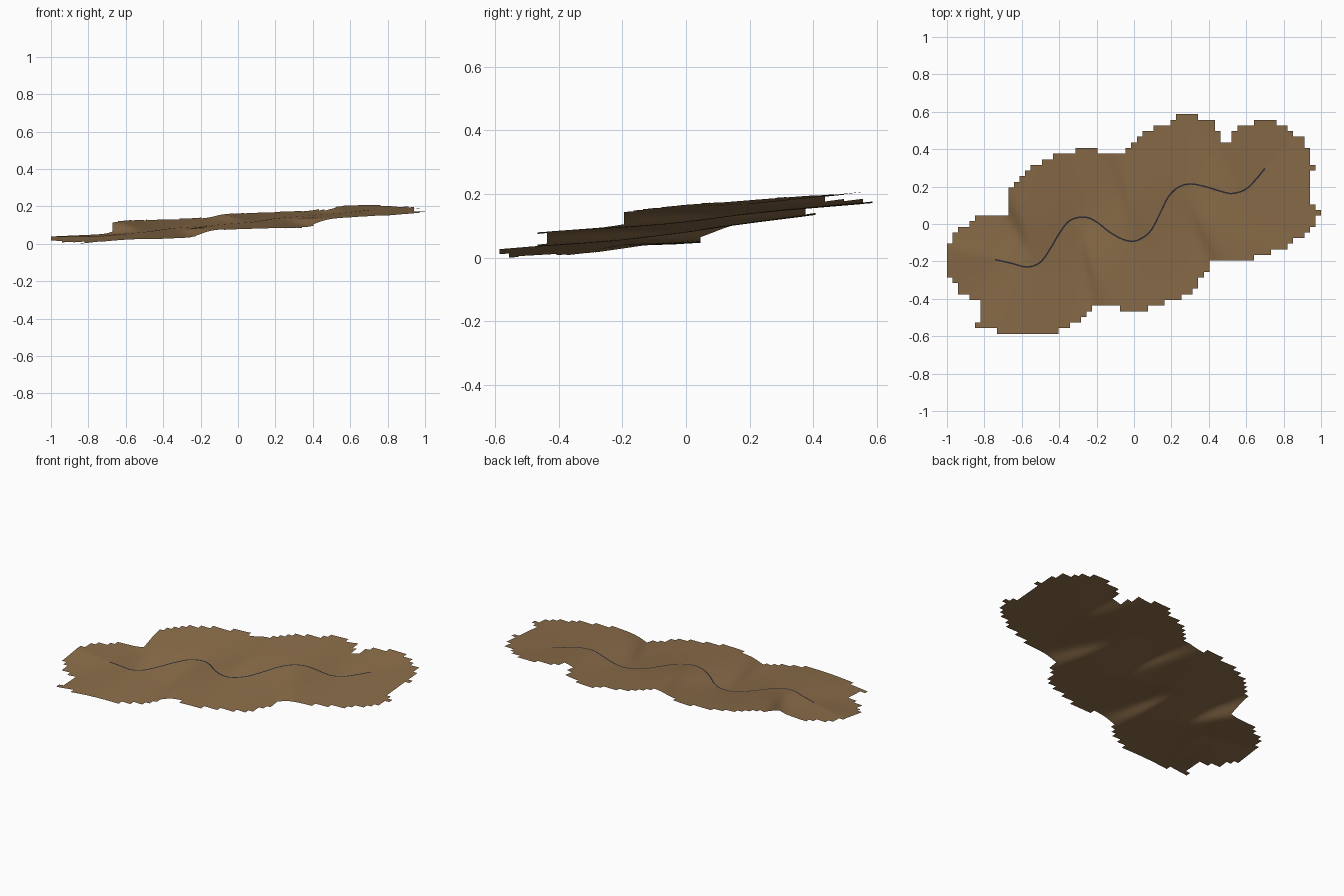
import bpy, bmesh, math
from mathutils import Vector

if "Cube" in bpy.data.objects:
    bpy.data.objects.remove(bpy.data.objects["Cube"])

# Winding centre line, seen from above
PATH = [(-.743, -.19), (-.652, -.211), (-.572, -.23), (-.503, -.206), (-.45, -.136), (-.396, -.045),
        (-.342, .019), (-.267, .037), (-.203, .013), (-.128, -.045), (-.048, -.086), (.016, -.088),
        (.086, -.04), (.139, .056), (.182, .142), (.235, .195), (.30, .214), (.38, .20),
        (.46, .176), (.524, .163), (.594, .184), (.647, .233), (.70, .297)]
# First and last grid column of each terrain row, from the back to the front
ROWS = [(41, 45), (40, 48), (37, 48), (35, 49), (34, 49), (33, 64), (32, 65), (19, 65), (17, 65), (15, 66),
        (14, 65), (13, 65), (12, 65), (11, 65), (11, 65), (11, 65), (11, 66), (11, 67), (5, 66), (4, 66),
        (2, 65), (1, 64), (1, 62), (0, 61), (0, 58), (0, 55), (0, 47), (0, 47), (0, 46), (1, 45),
        (2, 45), (2, 44), (4, 42), (6, 39), (6, 26), (6, 25), (6, 24), (5, 22), (9, 20)]
# Extra spans for rows split by a notch
EXTRA = [(1, 55, 59), (2, 52, 61), (3, 51, 62), (4, 51, 64), (6, 23, 27), (34, 31, 36)]
STEP = 2 / 67
STEP_Y = .0301
SUB = 2
TOP = STEP_Y * len(ROWS) / 2


def material(name, rgb):
    m = bpy.data.materials.new(name)
    m.diffuse_color = (*rgb, 1)
    m.use_nodes = True
    m.node_tree.nodes["Principled BSDF"].inputs["Base Color"].default_value = m.diffuse_color
    return m


def spline(pts, n):
    """Smooth curve through the points."""
    p = [Vector(q) for q in pts]
    p = [2 * p[0] - p[1]] + p + [2 * p[-1] - p[-2]]
    out = []
    for i in range(1, len(p) - 2):
        a, b, c, d = p[i - 1:i + 3]
        for k in range(n):
            t = k / n
            out.append(.5 * (2 * b + (c - a) * t + (2 * a - 5 * b + 4 * c - d) * t * t
                             + (3 * b - a - 3 * c + d) * t ** 3))
    return out + [p[-2]]


def ramp(f, keys):
    """Piecewise linear value along the line."""
    for (f0, a), (f1, b) in zip(keys, keys[1:]):
        if f <= f1:
            return a + (b - a) * (f - f0) / (f1 - f0)
    return keys[-1][1]


line = spline(PATH, 6)
tangents = [(line[min(i + 1, len(line) - 1)] - line[max(i - 1, 0)]).normalized() for i in range(len(line))]
arc = [0]
for a, b in zip(line, line[1:]):
    arc.append(arc[-1] + (b - a).length)
# Per sample: height, tilt on the right side, tilt on the left side, slope along
profile = []
for s in arc:
    f = s / arc[-1]
    profile.append((ramp(f, [(0, .048), (.3, .09), (.6, .128), (1.01, .187)]),
                    ramp(f, [(0, .165), (.06, .085), (.8, .085), (1.01, .005)]),
                    ramp(f, [(0, .02), (.2, .15), (.5, .145), (.68, .09), (1.01, .075)]),
                    ramp(f, [(0, .01), (.3, .04), (.8, .04), (1.01, .085)])))


def height(x, y):
    """Ground follows the nearest part of the line and tilts across it."""
    d2 = [(x - p.x) ** 2 + (y - p.y) ** 2 + 1e-5 for p in line]
    near = min(d2)
    total = weight = 0
    for p, t, d, (z, right, left, slope) in zip(line, tangents, d2, profile):
        w = (near / d) ** 7
        if w < 1e-5:
            continue
        dx, dy = x - p.x, y - p.y
        across, along = dy * t.x - dx * t.y, dx * t.x + dy * t.y
        total += w * (z + (right if across < 0 else left) * across + slope * along)
        weight += w
    return total / weight


def make_object(name, bm, mat):
    me = bpy.data.meshes.new(name)
    bm.normal_update()
    bm.to_mesh(me)
    bm.free()
    me.materials.append(mat)
    me.shade_smooth()
    ob = bpy.data.objects.new(name, me)
    bpy.context.collection.objects.link(ob)
    return ob


# Terrain sheet with a stepped outline
bm = bmesh.new()
grid = {}


def vert(c, r):
    if (c, r) not in grid:
        x, y = -1 + c * STEP / SUB, TOP - r * STEP_Y / SUB
        grid[c, r] = bm.verts.new((x, y, height(x, y)))
    return grid[c, r]


for r, a, b in [(r, a, b) for r, (a, b) in enumerate(ROWS)] + EXTRA:
    for c in range(a * SUB, b * SUB):
        for q in range(r * SUB, (r + 1) * SUB):
            bm.faces.new([vert(c, q + 1), vert(c + 1, q + 1), vert(c + 1, q), vert(c, q)])
base = min(v.co.z for v in bm.verts)
for v in bm.verts:
    v.co.z -= base
make_object("terrain", bm, material("earth brown", (.258, .152, .067)))

# Thin dark ribbon along the line
bm = bmesh.new()
prev = None
for p, t in zip(line, tangents):
    n = Vector((-t.y, t.x)) * .004
    pair = [bm.verts.new((q.x, q.y, height(q.x, q.y) - base + .0015)) for q in (p + n, p - n)]
    if prev:
        bm.faces.new([prev[0], prev[1], pair[1], pair[0]])
    prev = pair
make_object("winding_line", bm, material("dark slate", (.025, .025, .035)))
